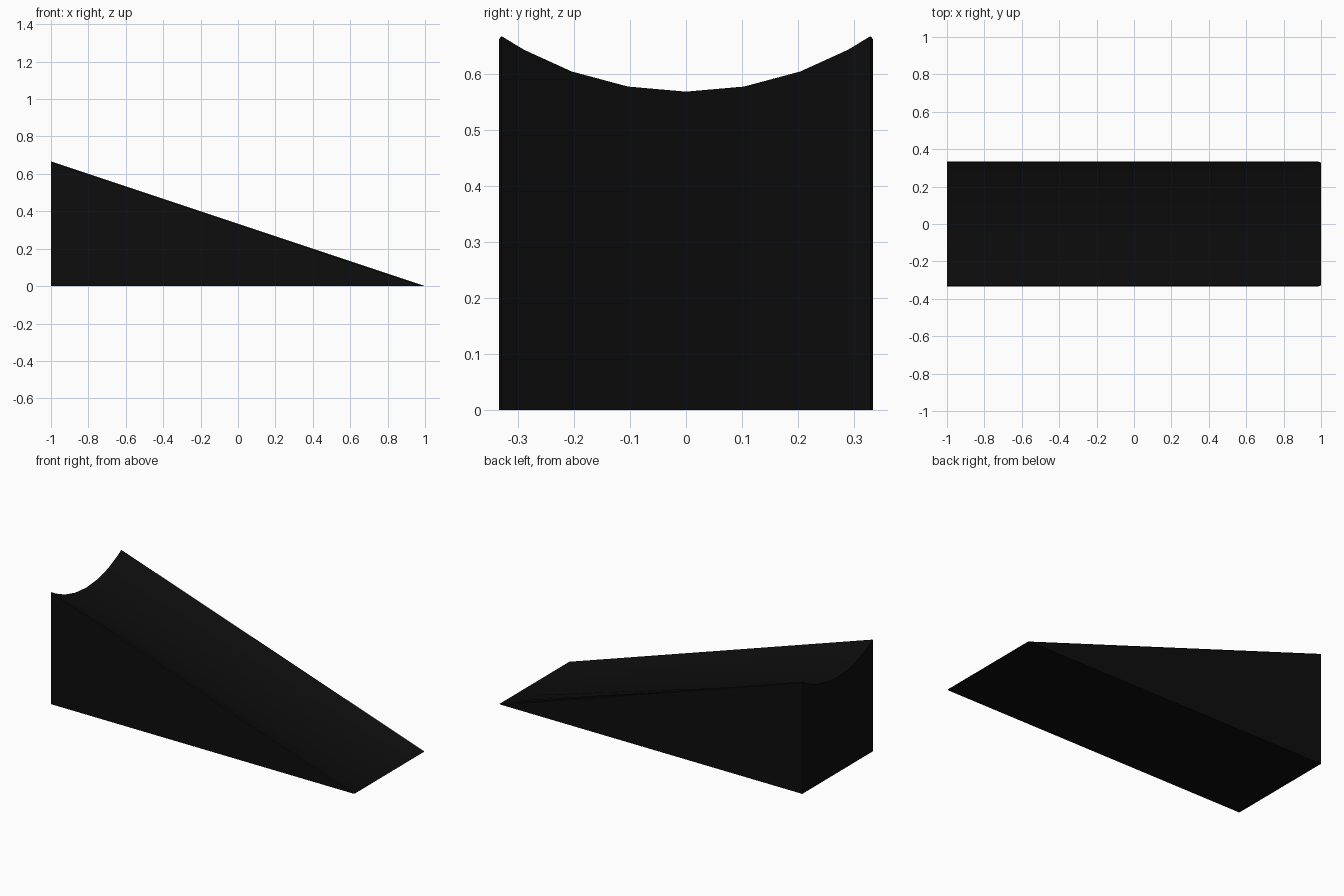
import bpy
import bmesh
import math

if "Cube" in bpy.data.objects:
    bpy.data.objects.remove(bpy.data.objects["Cube"], do_unlink=True)

HALF_LENGTH, HALF_WIDTH, HEIGHT = 1.0, 0.333, 0.667
RIM_Y, DIP = 0.329, 0.099
LIP = 0.005          # small drop of the outer edges beside the rim

# Material
black = bpy.data.materials.new("black")
black.use_nodes = True
colour = (0.004, 0.004, 0.004, 1)
black.diffuse_color = colour
bsdf = black.node_tree.nodes["Principled BSDF"]
bsdf.inputs["Base Color"].default_value = colour
bsdf.inputs["Roughness"].default_value = 0.6

# Hollow arc across the tall end, one half mirrored to the other
radius = (RIM_Y ** 2 + DIP ** 2) / (2 * DIP)
rim_angle = math.asin(RIM_Y / radius)
angles = [0, math.radians(10), math.radians(20), math.radians(29), rim_angle]
half = [(radius * math.sin(a), HEIGHT - DIP + radius * (1 - math.cos(a))) for a in angles]
half.append((HALF_WIDTH, HEIGHT - LIP))
profile = [(-y, z) for y, z in reversed(half[1:])] + half

# Wedge: the hollow fades out along straight lines to the thin edge
bm = bmesh.new()
lip_x = HALF_LENGTH - LIP * 2 * HALF_LENGTH / HEIGHT
rows = []
for y, z in profile:
    tip_x = lip_x if abs(y) == HALF_WIDTH else HALF_LENGTH
    rows.append((bm.verts.new((-HALF_LENGTH, y, z)), bm.verts.new((tip_x, y, 0))))
for (a, b), (c, d) in zip(rows, rows[1:]):
    bm.faces.new((a, b, d, c))

# Flat end, sides and underside
right = bm.verts.new((-HALF_LENGTH, -HALF_WIDTH, 0))
left = bm.verts.new((-HALF_LENGTH, HALF_WIDTH, 0))
bm.faces.new([right] + [row[0] for row in rows] + [left])
bm.faces.new([left] + [row[1] for row in reversed(rows)] + [right])
bm.faces.new((right, rows[0][1], rows[0][0]))
bm.faces.new((left, rows[-1][0], rows[-1][1]))
bmesh.ops.recalc_face_normals(bm, faces=bm.faces)

mesh = bpy.data.meshes.new("hollow_wedge")
bm.to_mesh(mesh)
bm.free()
mesh.materials.append(black)
wedge = bpy.data.objects.new("hollow_wedge", mesh)
bpy.context.collection.objects.link(wedge)

# Smooth hollow, crisp outer edges
bpy.ops.object.select_all(action='DESELECT')
wedge.select_set(True)
bpy.context.view_layer.objects.active = wedge
bpy.ops.object.shade_smooth_by_angle(angle=math.radians(20))
